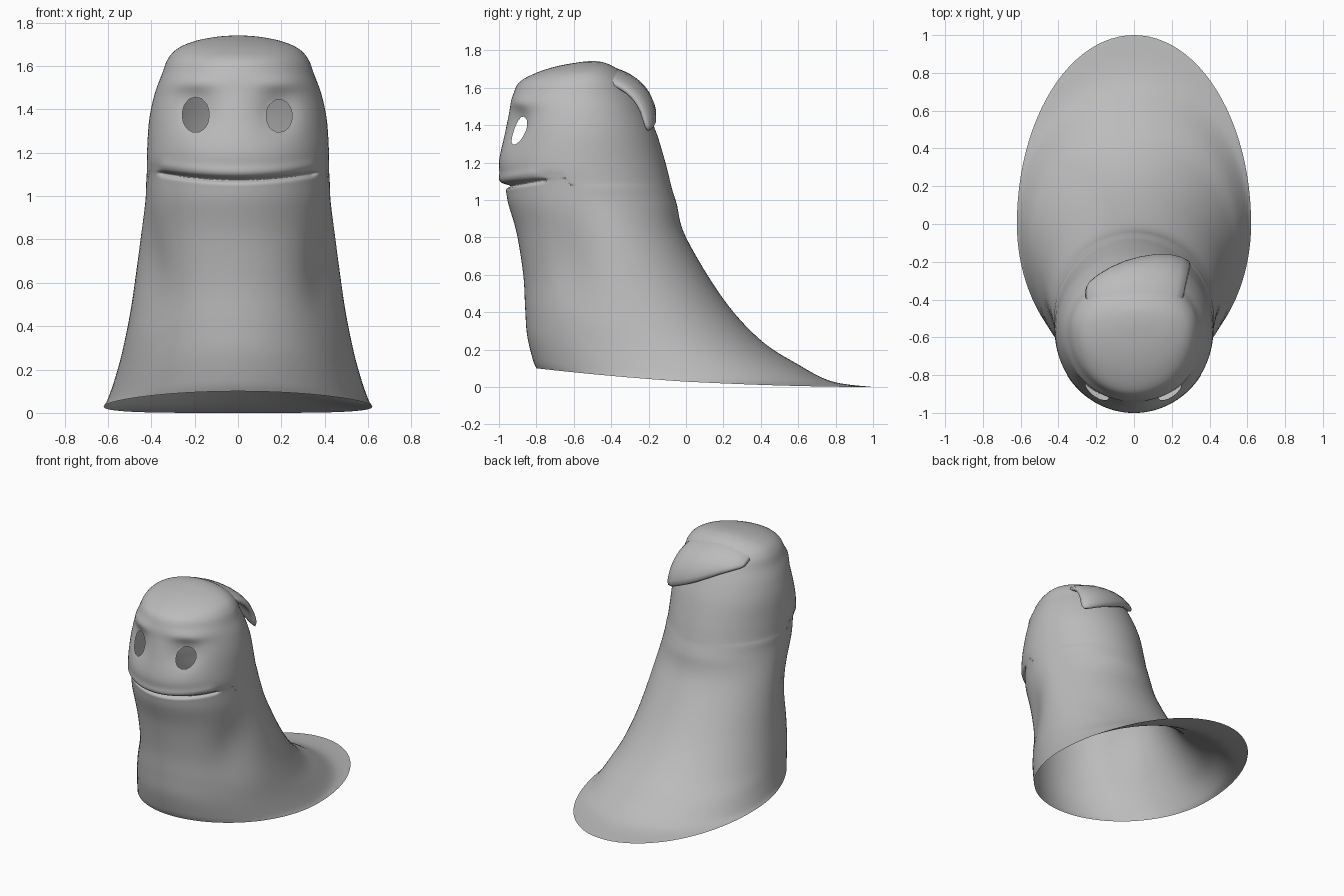
import bpy, bmesh, math
from mathutils import Vector
from mathutils.bvhtree import BVHTree

if "Cube" in bpy.data.objects:
    bpy.data.objects.remove(bpy.data.objects["Cube"])

grey = bpy.data.materials.new("plain grey")
grey.diffuse_color = (0.5, 0.5, 0.5, 1)
grey.use_nodes = True
grey.node_tree.nodes["Principled BSDF"].inputs["Base Color"].default_value = grey.diffuse_color

SEGS, SUB = 96, 8
# Body sections: front z, back z, front y, back y, widest y, half width
SECTIONS = [
    (0.10, 0.00, -0.80, 1.00, 0.00, 0.62),
    (0.15, 0.03, -0.82, 0.78, -0.03, 0.60),
    (0.28, 0.12, -0.85, 0.60, -0.10, 0.565),
    (0.42, 0.25, -0.86, 0.40, -0.20, 0.53),
    (0.60, 0.47, -0.87, 0.20, -0.30, 0.49),
    (0.82, 0.80, -0.905, 0.00, -0.42, 0.452),
    (0.98, 0.98, -0.95, -0.05, -0.50, 0.43),
    (1.06, 1.06, -0.965, -0.075, -0.52, 0.425),
    (1.10, 1.10, -0.985, -0.085, -0.54, 0.422),
    (1.20, 1.20, -1.00, -0.11, -0.56, 0.42),
    (1.35, 1.35, -0.97, -0.155, -0.56, 0.41),
    (1.47, 1.47, -0.945, -0.205, -0.56, 0.385),
    (1.56, 1.56, -0.925, -0.25, -0.56, 0.352),
    (1.63, 1.63, -0.89, -0.29, -0.55, 0.325),
    (1.68, 1.68, -0.80, -0.34, -0.54, 0.28),
    (1.715, 1.715, -0.69, -0.39, -0.52, 0.20),
    (1.735, 1.735, -0.58, -0.44, -0.51, 0.10),
    (1.742, 1.742, -0.52, -0.48, -0.50, 0.01),
]
EYES = [(-0.195, 1.375, 0.062, 0.082), (0.19, 1.37, 0.06, 0.076)]


def smooth_sections():
    """Interpolate the key sections with a smooth spline."""
    out, n = [], len(SECTIONS)
    for i in range(n - 1):
        a, b, c, d = (SECTIONS[min(max(i + k, 0), n - 1)] for k in (-1, 0, 1, 2))
        for j in range(SUB):
            t = j / SUB
            out.append([0.5 * (2 * q + (r - p) * t + (2*p - 5*q + 4*r - s) * t*t
                               + (3*q - p - 3*r + s) * t**3)
                        for p, q, r, s in zip(a, b, c, d)])
    return out + [list(SECTIONS[-1])]


def bump(u, v):
    return math.exp(-(u * u + v * v))


def body_point(sec, ang):
    zf, zb, yf, yb, yw, hw = sec
    c = math.cos(ang)
    x = hw * math.sin(ang)
    y = yw - c * ((yw - yf) if c > 0 else (yb - yw))
    z = zb + (zf - zb) * ((1 + c) / 2) ** 1.8
    # Hollow flanks
    x *= 1 - 0.10 * bump((y + 0.64) / 0.15, (z - 0.66) / 0.24)
    if c > 0.2:
        # Curved mouth groove
        z += 0.03 * (x / 0.35) ** 2 * bump(0, (z - 1.075) / 0.06)
        if abs(x) < 0.36:
            lip = 1.075 + 0.03 * (x / 0.35) ** 2
            y += 0.035 * bump(0, (z - lip) / 0.011)
            y -= 0.012 * bump(0, (z - lip - 0.035) / 0.025)
        # Eye sockets and brows
        for ex, ez, _, _ in EYES:
            y += 0.04 * bump((x - ex) / 0.09, (z - ez - 0.025) / 0.1)
            y -= 0.02 * bump((x - ex * 1.1) / 0.12, (z - 1.52) / 0.04)
    return Vector((x, y, z))


# Body shell, open underneath
bm = bmesh.new()
rings = [[bm.verts.new(body_point(s, 2 * math.pi * k / SEGS)) for k in range(SEGS)]
         for s in smooth_sections()]
for lo, hi in zip(rings, rings[1:]):
    for k in range(SEGS):
        m = (k + 1) % SEGS
        bm.faces.new((lo[k], lo[m], hi[m], hi[k]))
bm.faces.new(rings[-1])
bm.normal_update()

# Open eye holes with clean rims
tree = BVHTree.FromBMesh(bm)
for ex, ez, rx, rz in EYES:
    inside = {}
    for v in bm.verts:
        dx, dz = (v.co.x - ex) / rx, (v.co.z - ez) / rz
        r = math.hypot(dx, dz)
        if v.co.y < -0.6 and r < 1:
            inside[v] = (dx / max(r, 1e-4), dz / max(r, 1e-4))
    holes = [f for f in bm.faces if all(v in inside for v in f.verts)]
    for v, (dx, dz) in inside.items():
        x, z = ex + dx * rx, ez + dz * rz
        hit = tree.ray_cast(Vector((x, -3, z)), Vector((0, 1, 0)))[0]
        if hit:
            v.co = hit
    bmesh.ops.delete(bm, geom=holes, context='FACES')


def finish(bm, name):
    bmesh.ops.recalc_face_normals(bm, faces=bm.faces[:])
    me = bpy.data.meshes.new(name)
    bm.to_mesh(me)
    bm.free()
    me.materials.append(grey)
    for p in me.polygons:
        p.use_smooth = True
    ob = bpy.data.objects.new(name, me)
    bpy.context.collection.objects.link(ob)
    return ob


finish(bm, "body")

# Swept flick at the back of the head: start, control and end of each strand
STRANDS = [
    ((-0.25, -0.55, 1.66), (-0.28, -0.40, 1.68), (-0.27, -0.31, 1.61)),
    ((-0.10, -0.55, 1.73), (-0.12, -0.25, 1.73), (-0.13, -0.21, 1.56)),
    ((0.05, -0.55, 1.735), (0.05, -0.18, 1.72), (0.03, -0.155, 1.47)),
    ((0.16, -0.55, 1.715), (0.20, -0.15, 1.68), (0.20, -0.14, 1.40)),
    ((0.25, -0.50, 1.66), (0.31, -0.22, 1.64), (0.32, -0.19, 1.345)),
]
bm = bmesh.new()
grid = []
for a, b, c in STRANDS:
    a, b, c = Vector(a), Vector(b), Vector(c)
    grid.append([bm.verts.new(a * (1-t)**2 + b * 2*t*(1-t) + c * t*t)
                 for t in (i / 6 for i in range(7))])
for l, r in zip(grid, grid[1:]):
    for i in range(6):
        bm.faces.new((l[i], l[i+1], r[i+1], r[i]))
flick = finish(bm, "head_flick")
# Make sure the sheet faces outward before thickening it inward
if sum(p.normal.z + p.normal.y for p in flick.data.polygons) < 0:
    flick.data.flip_normals()
thick = flick.modifiers.new("thickness", 'SOLIDIFY')
thick.thickness = 0.045
thick.offset = -1
soft = flick.modifiers.new("soften", 'SUBSURF')
soft.levels = soft.render_levels = 1
